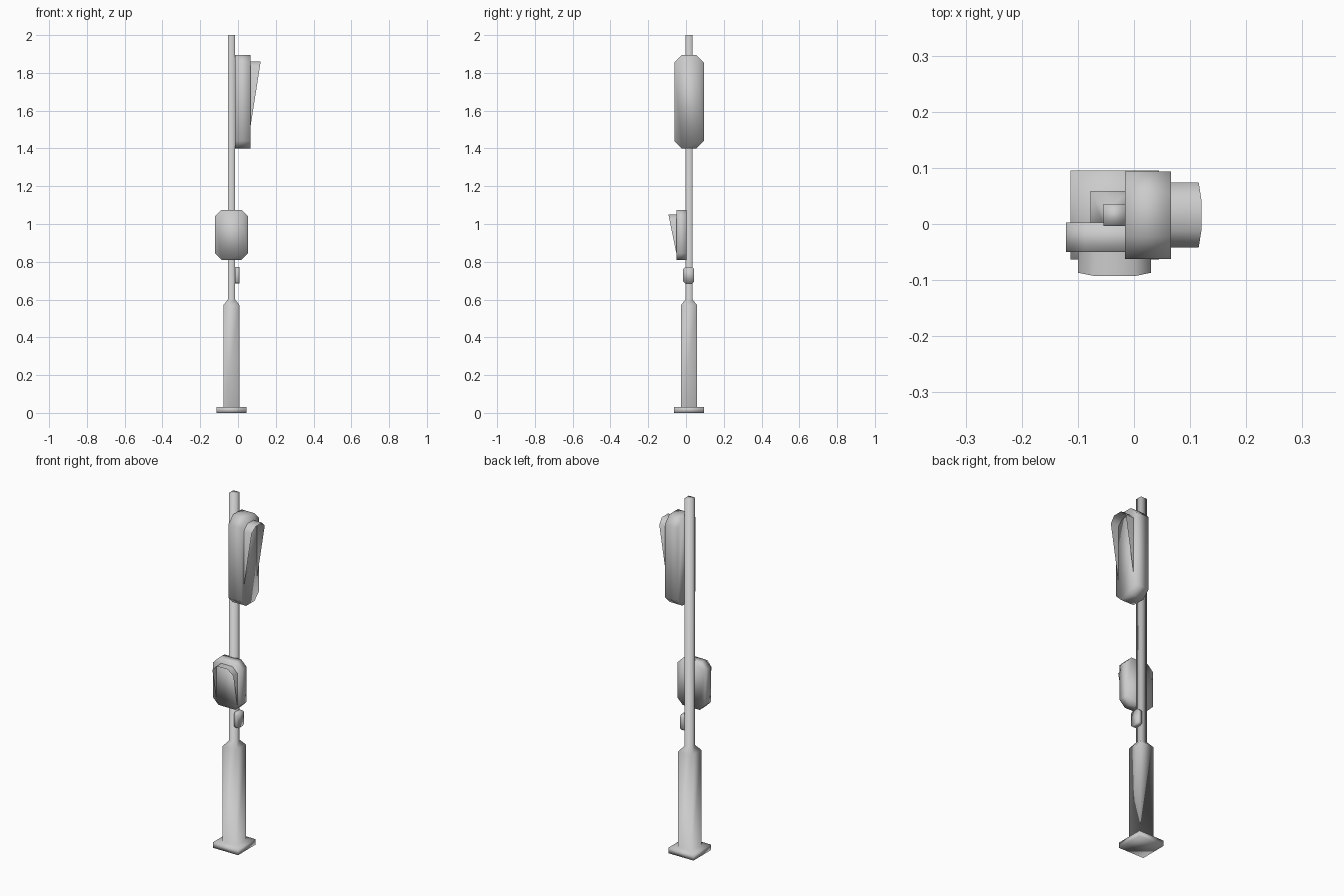
import bpy, bmesh
from mathutils import Vector

if "Cube" in bpy.data.objects:
    bpy.data.objects.remove(bpy.data.objects["Cube"])

PX, PY = -0.0345, 0.016          # pole axis


def finish(name, bm):
    bmesh.ops.remove_doubles(bm, verts=bm.verts, dist=1e-5)
    bmesh.ops.recalc_face_normals(bm, faces=bm.faces)
    for f in bm.faces:
        f.smooth = True
    me = bpy.data.meshes.new(name)
    bm.to_mesh(me)
    bm.free()
    ob = bpy.data.objects.new(name, me)
    bpy.context.collection.objects.link(ob)
    return ob


def loft(bm, rings, cap=True, closed=True):
    vs = [[bm.verts.new(p) for p in r] for r in rings]
    n = len(vs[0])
    for a, b in zip(vs, vs[1:]):
        for i in range(n if closed else n - 1):
            j = (i + 1) % n
            q = [a[i], a[j], b[j], b[i]]
            bm.faces.new(q)
    if cap:
        bm.faces.new(vs[0])
        bm.faces.new(vs[-1])


# Local frame: u = sideways, d = outwards, z = up
def along_x(u, d, z):
    return Vector((d, u, z))


def along_front(u, d, z):
    return Vector((u, -d, z))


def housing(name, place, u, hw, d0, d1, z0, z1, c):
    """Box with chamfered outline corners, extruded outwards."""
    outline = [(-hw, z0 + c), (-hw + c, z0), (hw - c, z0), (hw, z0 + c),
               (hw, z1 - c), (hw - c, z1), (-hw + c, z1), (-hw, z1 - c)]
    bm = bmesh.new()
    loft(bm, [[place(u + a, d, z) for a, z in outline] for d in (d0, d1)])
    return finish(name, bm)


def visor(name, place, u, hw, d0, d1, z0, z1, c):
    """Thin open hood whose sides taper back to the housing at the bottom."""
    path = [(-hw, z0), (-hw, z1 - c), (-hw + c, z1),
            (hw - c, z1), (hw, z1 - c), (hw, z0)]

    def depth(z):
        return d0 + (d1 - d0) * (z - z0) / (z1 - z0)
    bm = bmesh.new()
    loft(bm, [[place(u + a, d0, z) for a, z in path],
              [place(u + a, depth(z), z) for a, z in path]],
         cap=False, closed=False)
    return finish(name, bm)


# Square pole with base plate and wide lower sleeve
bm = bmesh.new()
loft(bm, [[(PX + sx * h, PY + sy * h, z) for sx, sy in ((-1, -1), (1, -1), (1, 1), (-1, 1))]
          for h, z in ((0.079, 0), (0.079, 0.03), (0.043, 0.03),
                       (0.043, 0.57), (0.0195, 0.6), (0.0195, 2.0))])
finish("pole", bm)

# Large signal head facing +x
housing("large_signal_housing", along_x, PY, 0.078, -0.016, 0.066, 1.40, 1.895, 0.04)
visor("large_signal_visor", along_x, PY, 0.058, 0.066, 0.12, 1.515, 1.86, 0.03)

# Small signal head facing the front
housing("small_signal_housing", along_front, PX, 0.087, -0.003, 0.05, 0.81, 1.075, 0.034)
visor("small_signal_visor", along_front, PX, 0.065, 0.05, 0.093, 0.84, 1.05, 0.03)

# Push button box
housing("button_box", along_x, PY - 0.002, 0.029, -0.016, 0.007, 0.685, 0.772, 0.01)
